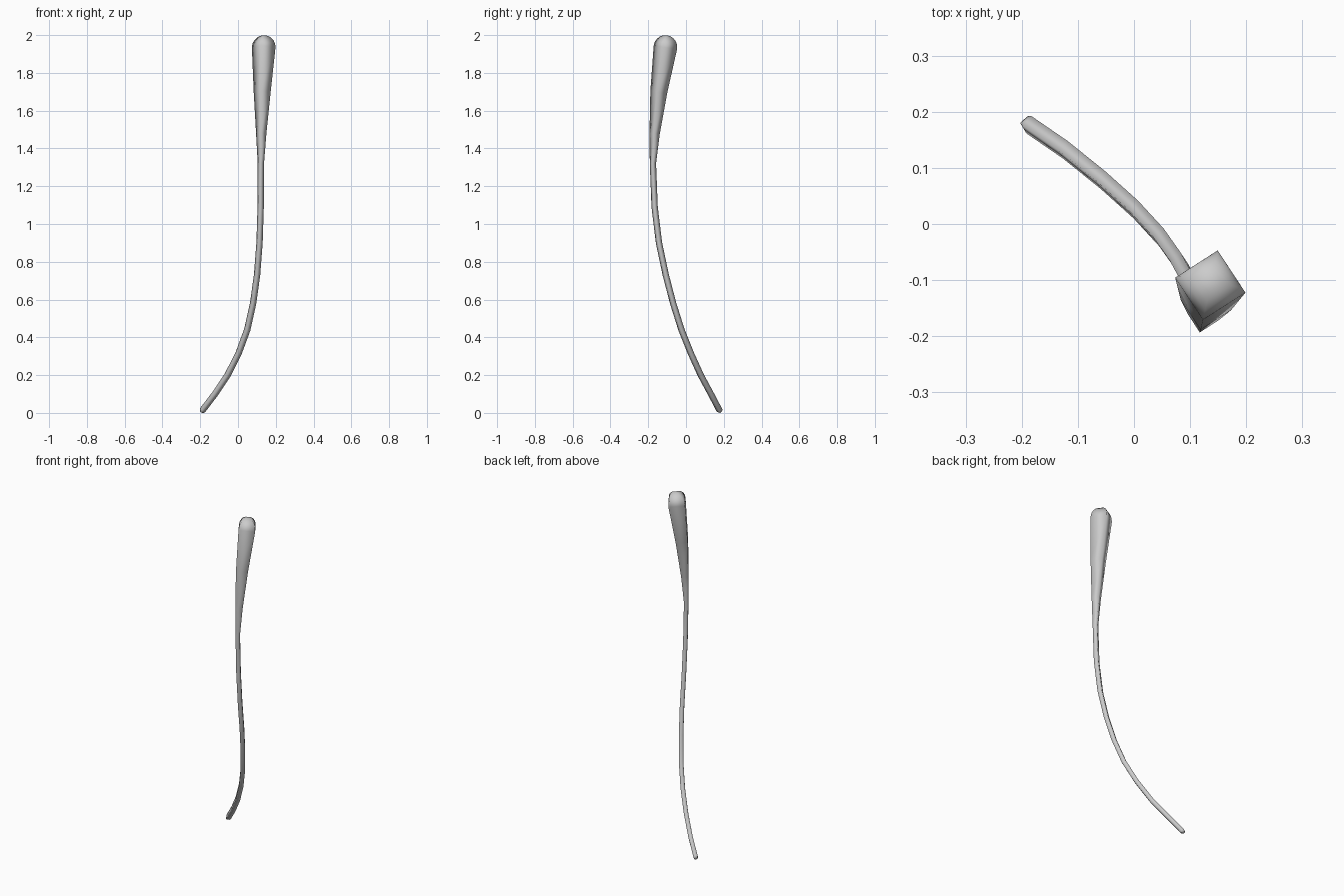
import bpy, bmesh, math
from mathutils import Vector, Quaternion

if "Cube" in bpy.data.objects:
    bpy.data.objects.remove(bpy.data.objects["Cube"])

# centre line of the stem and head: x, y, z, radius
PATH = [
    (-0.186, 0.176, 0.016, 0.017), (-0.122, 0.132, 0.100, 0.017),
    (-0.055, 0.078, 0.200, 0.017), (0.003, 0.026, 0.315, 0.017),
    (0.049, -0.024, 0.440, 0.017), (0.080, -0.068, 0.580, 0.017),
    (0.101, -0.107, 0.730, 0.017), (0.114, -0.143, 0.900, 0.017),
    (0.120, -0.166, 1.090, 0.017), (0.121, -0.175, 1.320, 0.017),
    (0.123, -0.166, 1.480, 0.028), (0.128, -0.144, 1.700, 0.046),
    (0.136, -0.109, 1.936, 0.064),
]
SIDES, CAP = 4, 5
TURN = math.radians(-12)

pts = [Vector(p[:3]) for p in PATH]
radii = [p[3] for p in PATH]
tangents = [(pts[min(i + 1, len(pts) - 1)] - pts[max(i - 1, 0)]).normalized()
            for i in range(len(pts))]

# carry one frame down from the head so the square section does not twist
frames = [None] * len(pts)
q = Vector((0, 0, 1)).rotation_difference(tangents[-1])
q = q @ Quaternion((0, 0, 1), TURN)
frames[-1] = q
for i in range(len(pts) - 2, -1, -1):
    q = tangents[i + 1].rotation_difference(tangents[i]) @ q
    frames[i] = q

bm = bmesh.new()


def ring(centre, frame, r, lift=0.0):
    return [bm.verts.new(centre + frame @ Vector((
        r * math.cos(2 * math.pi * k / SIDES),
        r * math.sin(2 * math.pi * k / SIDES), lift))) for k in range(SIDES)]


def cap_rings(i, sign):
    out = []
    for k in range(1, CAP):
        a = math.pi / 2 * k / CAP
        out.append(ring(pts[i], frames[i], radii[i] * math.cos(a),
                        sign * radii[i] * math.sin(a)))
    return out


# tube with a rounded cap on both ends
rings = cap_rings(0, -1)[::-1]
rings += [ring(p, f, r) for p, f, r in zip(pts, frames, radii)]
rings += cap_rings(len(pts) - 1, 1)
for a, b in zip(rings, rings[1:]):
    for k in range(SIDES):
        n = (k + 1) % SIDES
        bm.faces.new((a[k], a[n], b[n], b[k]))
for end, i, sign in ((rings[0], 0, -1), (rings[-1], -1, 1)):
    tip = bm.verts.new(pts[i] + frames[i] @ Vector((0, 0, sign * radii[i])))
    for k in range(SIDES):
        bm.faces.new((end[k], end[(k + 1) % SIDES], tip))
bmesh.ops.recalc_face_normals(bm, faces=bm.faces)
for f in bm.faces:
    f.smooth = True

mesh = bpy.data.meshes.new("stem_with_bud")
bm.to_mesh(mesh)
bm.free()
bpy.context.collection.objects.link(bpy.data.objects.new("stem_with_bud", mesh))
